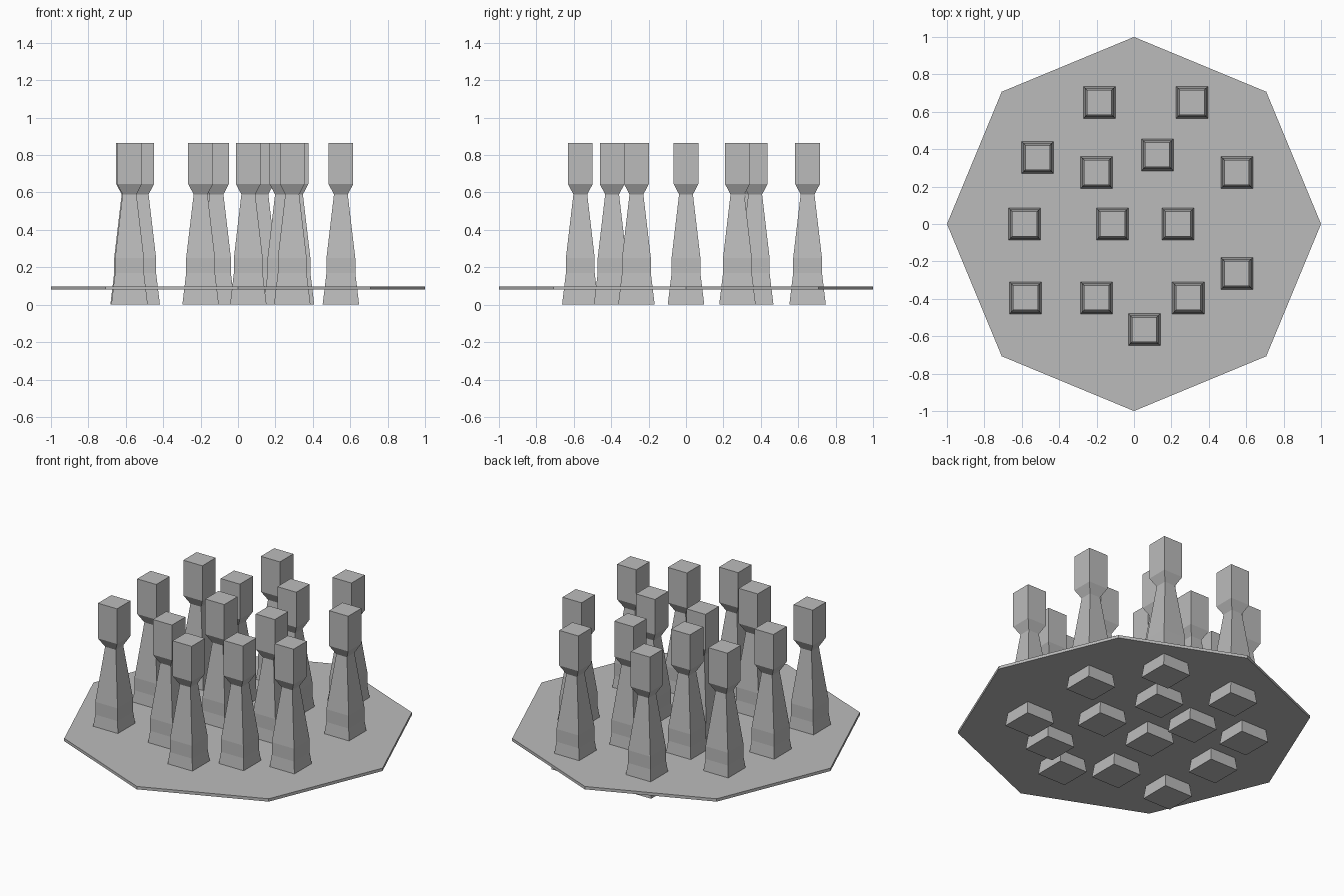
import bpy
import bmesh

cube = bpy.data.objects.get("Cube")
if cube:
    bpy.data.objects.remove(cube, do_unlink=True)

# One plain grey for everything
grey = bpy.data.materials.new("plain_grey")
grey.use_nodes = True
colour = (0.5, 0.5, 0.5, 1)
grey.diffuse_color = colour
grey.node_tree.nodes["Principled BSDF"].inputs["Base Color"].default_value = colour


def finish(name, bm):
    bmesh.ops.recalc_face_normals(bm, faces=bm.faces[:])
    mesh = bpy.data.meshes.new(name)
    bm.to_mesh(mesh)
    bm.free()
    mesh.materials.append(grey)
    return mesh


def place(name, mesh, location):
    obj = bpy.data.objects.new(name, mesh)
    obj.location = location
    bpy.context.collection.objects.link(obj)


# Thin eight-sided board
bm = bmesh.new()
bmesh.ops.create_cone(bm, cap_ends=True, segments=8, radius1=1, radius2=1, depth=0.018)
place("board", finish("board", bm), (0, 0, 0.089))

# Square peg: flared foot, short upright collar, tapering shaft, block head
profile = [(0.0975, 0), (0.077, 0.17), (0.077, 0.25),
           (0.037, 0.59), (0.066, 0.645), (0.066, 0.865)]
bm = bmesh.new()
rings = [[bm.verts.new((sx * r, sy * r, z))
          for sx, sy in ((-1, -1), (1, -1), (1, 1), (-1, 1))] for r, z in profile]
for low, high in zip(rings, rings[1:]):
    for i in range(4):
        j = (i + 1) % 4
        bm.faces.new((low[i], low[j], high[j], high[i]))
bm.faces.new(rings[0][::-1])
bm.faces.new(rings[-1])
peg = finish("peg", bm)

# Pegs scattered over the board, grouped by row
rows = {
    0.65: (-0.185, 0.31),
    0.37: (0.125,),
    0.355: (-0.515,),
    0.275: (-0.2, 0.55),
    0.0: (-0.585, -0.115, 0.235),
    -0.265: (0.55,),
    -0.395: (-0.58, -0.2, 0.29),
    -0.565: (0.055,),
}
spots = [(x, y) for y, xs in rows.items() for x in xs]
for n, (x, y) in enumerate(spots, 1):
    place(f"peg_{n}", peg, (x, y, 0))
